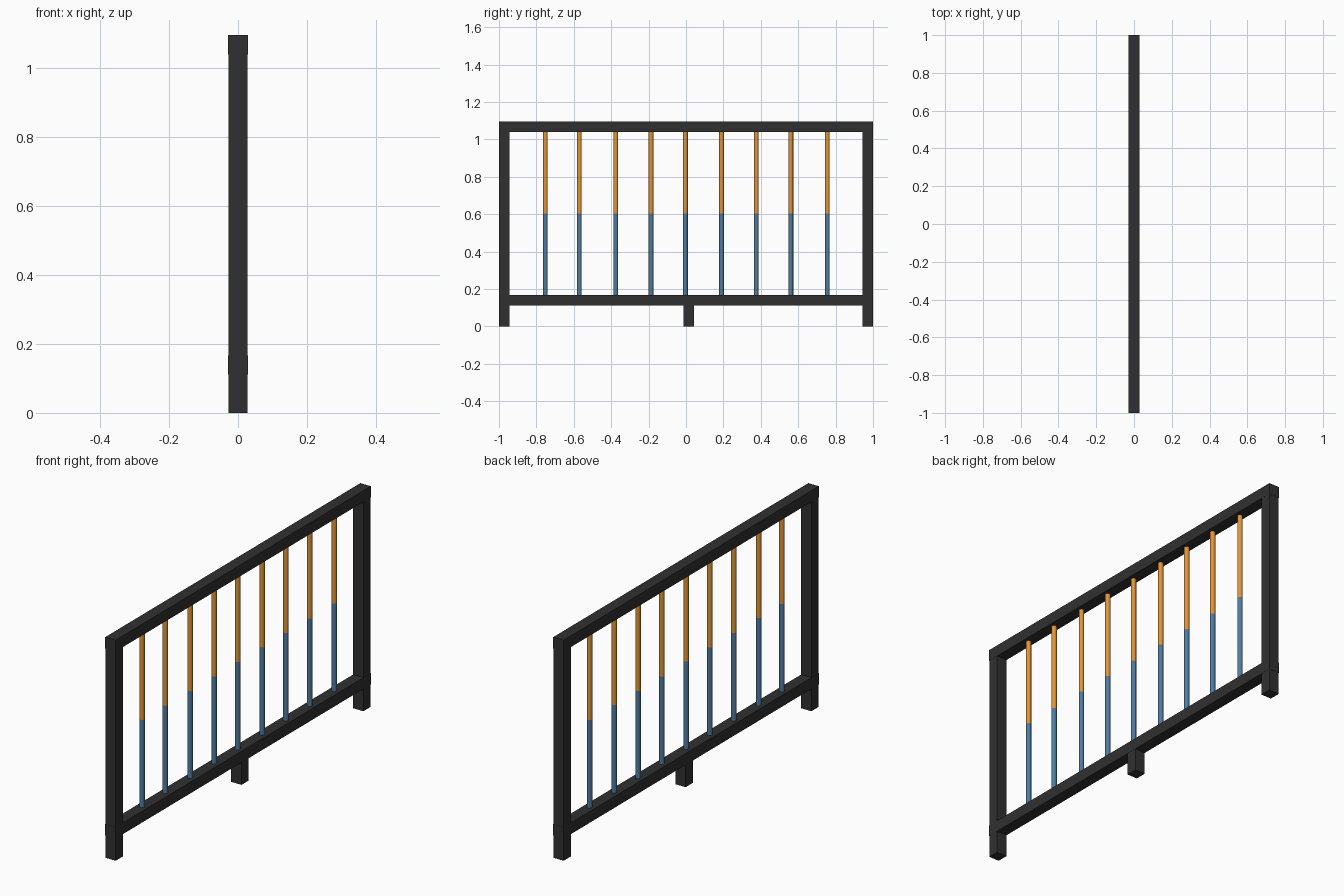
import bpy

if "Cube" in bpy.data.objects:
    bpy.data.objects.remove(bpy.data.objects["Cube"])


def material(name, rgb):
    m = bpy.data.materials.new(name)
    m.diffuse_color = (*rgb, 1)
    m.use_nodes = True
    m.node_tree.nodes["Principled BSDF"].inputs["Base Color"].default_value = m.diffuse_color
    return m


BLACK = material("dark_metal", (0.03, 0.03, 0.03))
ORANGE = material("orange_paint", (0.75, 0.30, 0.04))
BLUE = material("blue_paint", (0.08, 0.20, 0.36))


def box(name, lo, hi, mat=BLACK):
    bpy.ops.mesh.primitive_cube_add(
        size=1, location=[(a + b) / 2 for a, b in zip(lo, hi)])
    o = bpy.context.object
    o.name = name
    o.scale = [b - a for a, b in zip(lo, hi)]
    bpy.ops.object.transform_apply(location=False, rotation=False, scale=True)
    o.data.materials.append(mat)


def rod(name, y, z0, z1, mat):
    bpy.ops.mesh.primitive_cylinder_add(
        vertices=12, radius=0.0125, depth=z1 - z0, location=(0, y, (z0 + z1) / 2))
    o = bpy.context.object
    o.name = name
    o.data.materials.append(mat)
    bpy.ops.object.shade_smooth_by_angle()


T = 0.056            # frame tube thickness
W = T / 2            # half width of posts
R = W + 0.0005       # rails are a hair wider than the posts
TOP = 1.095
RAIL_Z = 0.111       # underside of the bottom rail
SPLIT = 0.603        # height where the paint changes

# Rails
box("top_rail", (-R, -1, TOP - T), (R, 1, TOP))
box("bottom_rail", (-R, -1, RAIL_Z), (R, 1, RAIL_Z + T))

# End posts, running down to the ground
box("front_post", (-W, -0.999, 0), (W, -0.999 + T, TOP - 0.001))
box("back_post", (-W, 0.999 - T, 0), (W, 0.999, TOP - 0.001))

# Short middle foot, slightly off centre
box("middle_foot", (-W, -0.013, 0), (W, -0.013 + T, RAIL_Z + 0.01))

# Two-colour balusters
for i, y in enumerate((-0.752, -0.57, -0.375, -0.187, -0.003,
                       0.19, 0.376, 0.561, 0.756)):
    rod(f"lower_baluster_{i + 1}", y, RAIL_Z + T, SPLIT, BLUE)
    rod(f"upper_baluster_{i + 1}", y, SPLIT, TOP - T, ORANGE)
